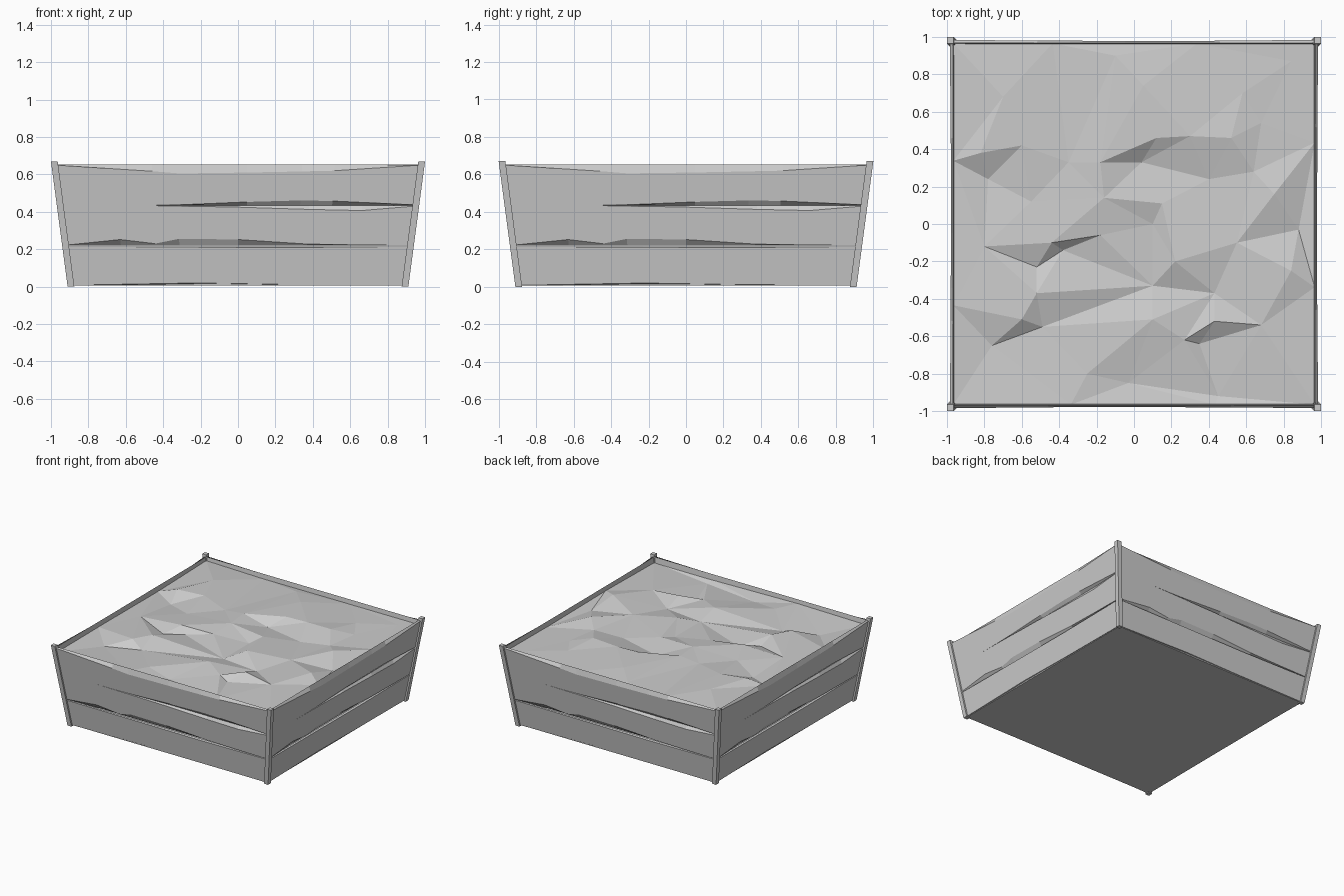
import bpy, bmesh, math, random
from mathutils import Matrix, Vector
from mathutils.geometry import delaunay_2d_cdt

random.seed(4)
if "Cube" in bpy.data.objects:
    bpy.data.objects.remove(bpy.data.objects["Cube"])

GREY = (0.6, 0.6, 0.6, 1)
grey = bpy.data.materials.new("plain grey")
grey.use_nodes = True
grey.diffuse_color = GREY
grey.node_tree.nodes["Principled BSDF"].inputs["Base Color"].default_value = GREY


def make(name, bm, turn=0):
    bmesh.ops.recalc_face_normals(bm, faces=bm.faces)
    bm.transform(Matrix.Rotation(turn * math.pi / 2, 4, "Z"))
    mesh = bpy.data.meshes.new(name)
    bm.to_mesh(mesh)
    bm.free()
    mesh.materials.append(grey)
    bpy.context.collection.objects.link(bpy.data.objects.new(name, mesh))


def reach(z):
    """Half width of the flared box at a height."""
    return 0.892 + 0.133 * z


def loft(sections):
    """Closed solid through a row of four-cornered sections."""
    bm = bmesh.new()
    rings = [[bm.verts.new(p) for p in s] for s in sections]
    for a, b in zip(rings, rings[1:]):
        for i in range(4):
            j = (i + 1) % 4
            bm.faces.new((a[i], a[j], b[j], b[i]))
    bm.faces.new(rings[0])
    bm.faces.new(rings[-1])
    return bm


def board(low, high, stations):
    """Plank whose outer lower and upper edges are worn by varying amounts."""
    sections = []
    for t, under, over in stations:
        corners = ((low, -0.011), (high, -0.011), (high - over, 0.006), (low + under, 0.006))
        sections.append([(t * reach(z), -reach(z) - out, z) for z, out in corners])
    return loft(sections)


# Worn edges along each plank: position, lower wear, upper wear
boards = {
    "lower_board": (0.008, 0.215, [(-1, 0, 0), (-0.25, 0.012, 0.003), (0.3, 0.004, 0.006), (1, 0, 0)]),
    "middle_board": (0.22, 0.435, [(-1, 0.002, 0), (-0.68, 0.032, 0), (-0.48, 0.01, 0.002),
                                   (-0.34, 0.036, 0.004), (0, 0.032, 0.01), (0.4, 0.008, 0.022),
                                   (0.7, 0.003, 0.028), (1, 0, 0.004)]),
    "upper_board": (0.435, 0.652, [(-1, 0, 0.002), (-0.47, 0, 0.035), (-0.32, 0.003, 0.047),
                                   (0.05, 0.018, 0.042), (0.35, 0.026, 0.036), (0.53, 0.023, 0.032),
                                   (1, 0.002, 0.002)]),
}
sides = ("front", "left", "back", "right")
corners = ("front_left", "back_left", "back_right", "front_right")
for turn in range(4):
    for name, spec in boards.items():
        make(sides[turn] + "_" + name, board(*spec), turn)
    # Leaning square corner post
    rings = []
    for z in (0, 0.67):
        c = reach(z) + 0.001
        rings.append([(c + dx, -c + dy, z) for dx, dy in
                      ((-0.018, -0.018), (0.018, -0.018), (0.018, 0.018), (-0.018, 0.018))])
    make(corners[turn] + "_post", loft(rings), turn)

# Floor closing the underside
floor = [[(x * reach(z), y * reach(z), z) for x, y in ((-1, -1), (1, -1), (1, 1), (-1, 1))]
         for z in (0.006, 0.02)]
make("floor", loft(floor))

# Uneven faceted soil: ridges, level ground and hollows
ground = {
    0.646: [(-.7, .68), (.05, .74), (.12, .46), (-.18, .33), (-.16, .14), (.3, .47), (.52, .46),
            (.75, .16), (-.82, .38), (-.6, .42), (.22, -.2), (.1, -.51), (-.52, -.37),
            (-.44, -.1), (-.6, -.51), (.43, -.52), (.84, -.25)],
    0.62: [(-.35, .33), (.15, .11), (.64, .28), (.68, .54), (-.18, -.06), (-.8, -.12), (.58, .7),
           (-.1, .9), (.84, .87), (.27, -.62), (-.55, .12), (.68, -.54), (-.25, -.8), (.55, -.1)],
    0.592: [(.04, .33), (.4, .24), (.1, 0), (.88, -.03), (-.78, .24), (-.52, -.23), (-.38, -.14),
            (.43, -.37), (.1, -.33), (-.03, -.85), (-.76, -.65), (-.49, -.55), (.35, -.64), (.45, -.92)],
}
points, heights = [], []
for level, spots in ground.items():
    for spot in spots:
        points.append(Vector(spot))
        heights.append(level + random.uniform(-0.006, 0.006))
EDGE = 0.966
for turn in range(4):
    for t in (-1, -0.35, 0.45):
        points.append(Matrix.Rotation(turn * math.pi / 2, 2) @ Vector((t * EDGE, -EDGE)))
        heights.append(0.615 + random.uniform(-0.008, 0.008))
flat, _, triangles, origins, _, _ = delaunay_2d_cdt(points, [], [], 0, 1e-5)
soil = bmesh.new()
verts = [soil.verts.new((p.x, p.y, heights[o[0]])) for p, o in zip(flat, origins)]
for tri in triangles:
    soil.faces.new([verts[i] for i in tri])
make("soil", soil)
